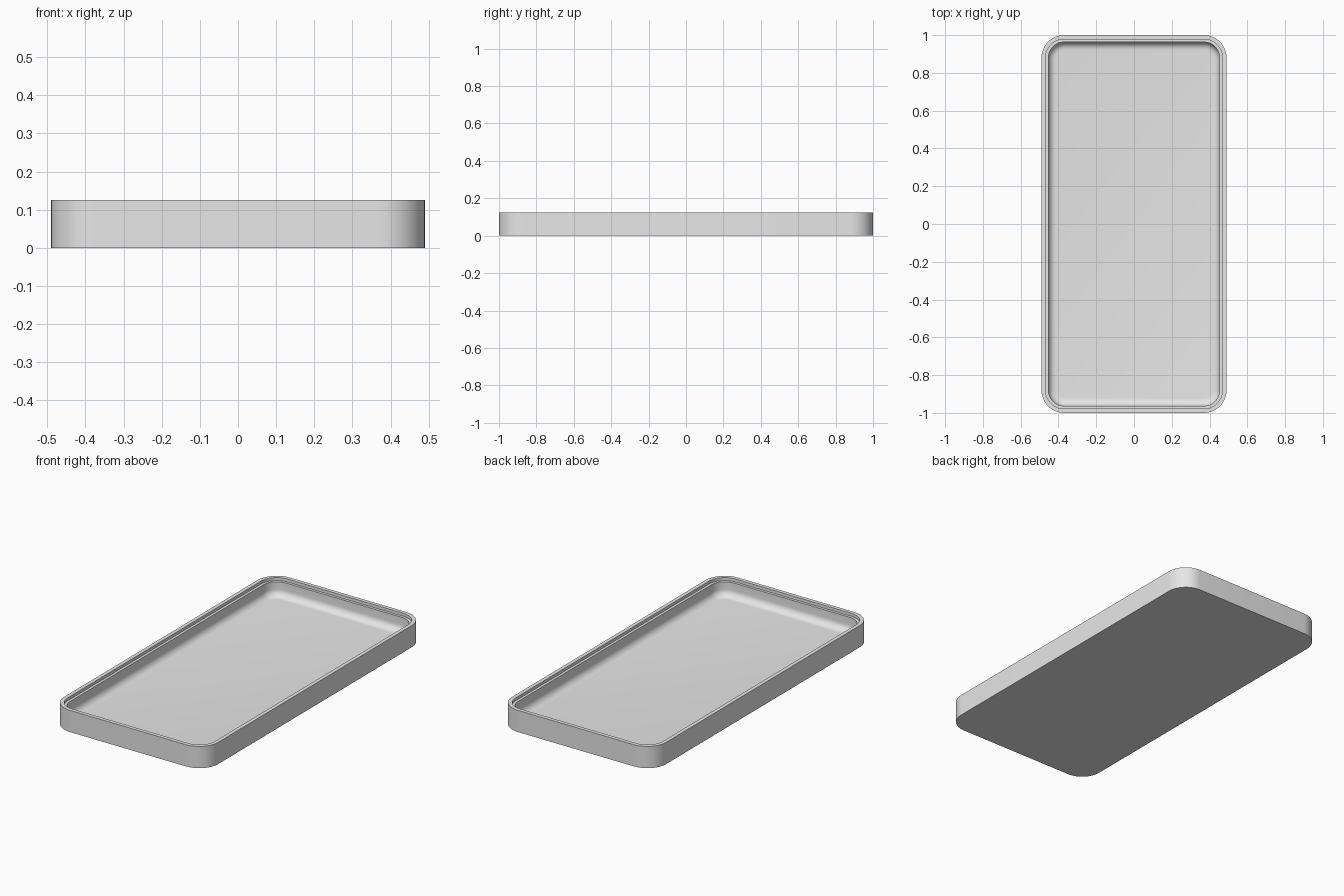
import bpy, bmesh, math

if "Cube" in bpy.data.objects:
    bpy.data.objects.remove(bpy.data.objects["Cube"])

HALF_X, HALF_Y, HEIGHT = 0.49, 1.0, 0.125
CORNER_R, CORNER_STEPS = 0.12, 16
LIP, WALL = 0.022, 0.037        # insets of the rim step and the inner wall
LEDGE_Z, FLOOR_Z, FILLET = 0.108, 0.025, 0.04


def rounded_ring(bm, inset, z):
    """Rounded rectangle of vertices, offset inwards from the outer outline."""
    r = CORNER_R - inset
    cx, cy = HALF_X - CORNER_R, HALF_Y - CORNER_R
    ring = []
    for q, (sx, sy) in enumerate(((1, 1), (-1, 1), (-1, -1), (1, -1))):
        for i in range(CORNER_STEPS + 1):
            a = math.pi / 2 * (q + i / CORNER_STEPS)
            ring.append(bm.verts.new((sx * cx + r * math.cos(a),
                                      sy * cy + r * math.sin(a), z)))
    return ring


# Wall section: outer wall, rim, stepped ledge, inner wall
profile = [(0, 0), (0, HEIGHT), (LIP, HEIGHT), (LIP, LEDGE_Z), (WALL, LEDGE_Z)]
# Rounded transition from inner wall to floor
for i in range(9):
    a = math.pi / 2 * i / 8
    profile.append((WALL + FILLET * (1 - math.cos(a)),
                    FLOOR_Z + FILLET * (1 - math.sin(a))))

bm = bmesh.new()
rings = [rounded_ring(bm, inset, z) for inset, z in profile]
for lower, upper in zip(rings, rings[1:]):
    n = len(lower)
    for i in range(n):
        j = (i + 1) % n
        bm.faces.new((lower[i], lower[j], upper[j], upper[i]))
bm.faces.new(list(reversed(rings[0])))   # underside
bm.faces.new(rings[-1])                  # tray floor
bmesh.ops.recalc_face_normals(bm, faces=bm.faces[:])

mesh = bpy.data.meshes.new("tray")
bm.to_mesh(mesh)
bm.free()
tray = bpy.data.objects.new("tray", mesh)
bpy.context.collection.objects.link(tray)

grey = bpy.data.materials.new("light grey")
grey.diffuse_color = (0.8, 0.8, 0.8, 1)
grey.use_nodes = True
grey.node_tree.nodes["Principled BSDF"].inputs["Base Color"].default_value = grey.diffuse_color
mesh.materials.append(grey)

bpy.context.view_layer.objects.active = tray
tray.select_set(True)
bpy.ops.object.shade_smooth_by_angle(angle=math.radians(30))
